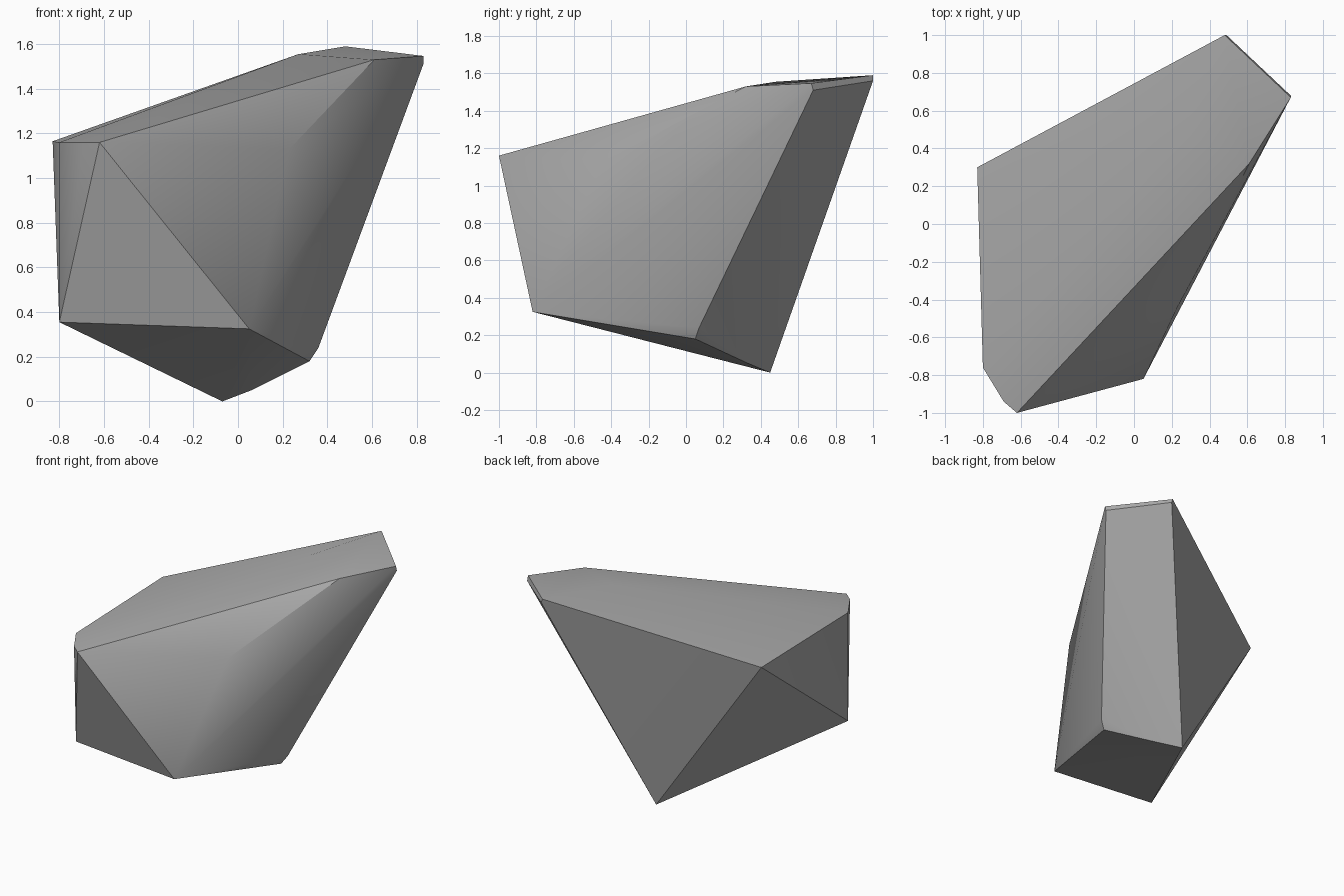
import bpy
import bmesh
import math

default_cube = bpy.data.objects.get("Cube")
if default_cube:
    bpy.data.objects.remove(default_cube, do_unlink=True)


def make_material(name, colour):
    material = bpy.data.materials.new(name)
    material.use_nodes = True
    material.diffuse_color = colour
    shader = next(n for n in material.node_tree.nodes if n.type == "BSDF_PRINCIPLED")
    shader.inputs["Base Color"].default_value = colour
    shader.inputs["Roughness"].default_value = 0.9
    return material


def make_hull(name, corners, material):
    """Wrap a tight faceted skin around the given corner points."""
    bm = bmesh.new()
    for corner in corners:
        bm.verts.new(corner)
    hull = bmesh.ops.convex_hull(bm, input=bm.verts)
    inside = [g for g in hull["geom_interior"] if isinstance(g, bmesh.types.BMVert)]
    bmesh.ops.delete(bm, geom=inside, context="VERTS")
    bmesh.ops.recalc_face_normals(bm, faces=bm.faces)
    mesh = bpy.data.meshes.new(name)
    bm.to_mesh(mesh)
    bm.free()
    mesh.materials.append(material)
    rock = bpy.data.objects.new(name, mesh)
    bpy.context.collection.objects.link(rock)
    return rock


# Sloping top: low rim at the front left, raised ridge at the back right
low_rim = [(-0.83, 0.30, 1.165), (-0.80, -0.76, 1.16),
           (-0.69, -0.94, 1.16), (-0.62, -1.0, 1.16)]
high_rim = [(0.61, 0.32, 1.53), (0.27, 0.48, 1.555),
            (0.83, 0.67, 1.547), (0.48, 1.0, 1.59)]
# Narrow chipped edge just below the raised rim
chipped_edge = [(0.83, 0.68, 1.51), (0.49, 1.0, 1.56)]
# Bulge on the front face
front_bulge = [(0.23, -0.44, 1.13)]
# Tapering underside with worn corners
base = [(-0.80, -0.76, 0.355), (0.05, -0.82, 0.325),
        (0.32, 0.05, 0.18), (0.36, 0.07, 0.24),
        (0.06, 0.33, 0.05), (-0.07, 0.45, 0.0)]

stone = make_material("stone grey", (0.4, 0.4, 0.4, 1.0))
boulder = make_hull("boulder",
                    low_rim + high_rim + chipped_edge + front_bulge + base, stone)

# Soft shading across shallow facets, crisp along the main ridges
bpy.ops.object.select_all(action="DESELECT")
boulder.select_set(True)
bpy.context.view_layer.objects.active = boulder
bpy.ops.object.shade_smooth_by_angle(angle=math.radians(35))
